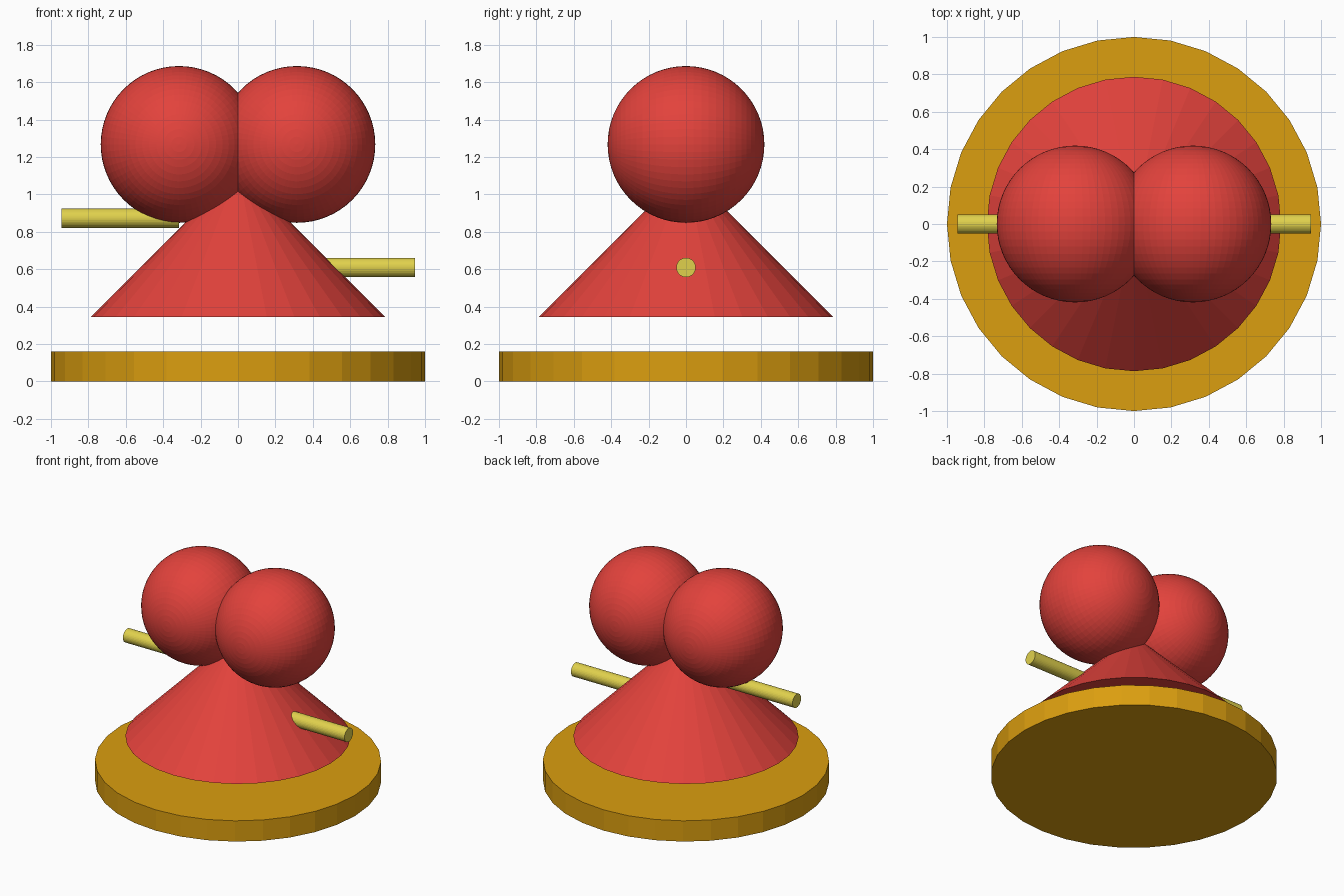
import bpy
import math

if "Cube" in bpy.data.objects:
    bpy.data.objects.remove(bpy.data.objects["Cube"])


def material(name, srgb):
    m = bpy.data.materials.new(name)
    m.diffuse_color = [((c + 0.055) / 1.055) ** 2.4 for c in srgb] + [1.0]
    m.use_nodes = True
    m.node_tree.nodes["Principled BSDF"].inputs["Base Color"].default_value = m.diffuse_color
    return m


red = material("red", (0.89, 0.26, 0.235))
gold = material("gold", (0.86, 0.62, 0.06))
yellow = material("yellow", (0.88, 0.82, 0.30))


def finish(name, mat):
    ob = bpy.context.object
    ob.name = name
    ob.data.materials.append(mat)
    return ob


# Round base
bpy.ops.mesh.primitive_cylinder_add(vertices=32, radius=1.0, depth=0.16, location=(0, 0, 0.08))
finish("base_disc", gold)

# Cone body floating above the base
bpy.ops.mesh.primitive_cone_add(vertices=32, radius1=0.787, radius2=0, depth=0.787,
                                location=(0, 0, 0.345 + 0.787 / 2))
finish("cone_body", red)

# Twin spheres with their poles along y, and one rod on each side
for side, label, rod_z in ((-1, "left", 0.872), (1, "right", 0.609)):
    bpy.ops.mesh.primitive_uv_sphere_add(segments=64, ring_count=32, radius=0.419,
                                         location=(side * 0.315, 0, 1.267),
                                         rotation=(math.pi / 2, 0, 0))
    finish(label + "_sphere", red)
    bpy.ops.mesh.primitive_cylinder_add(vertices=32, radius=0.052, depth=0.63,
                                        location=(side * 0.63, 0, rod_z),
                                        rotation=(0, math.pi / 2, 0))
    finish(label + "_rod", yellow)
